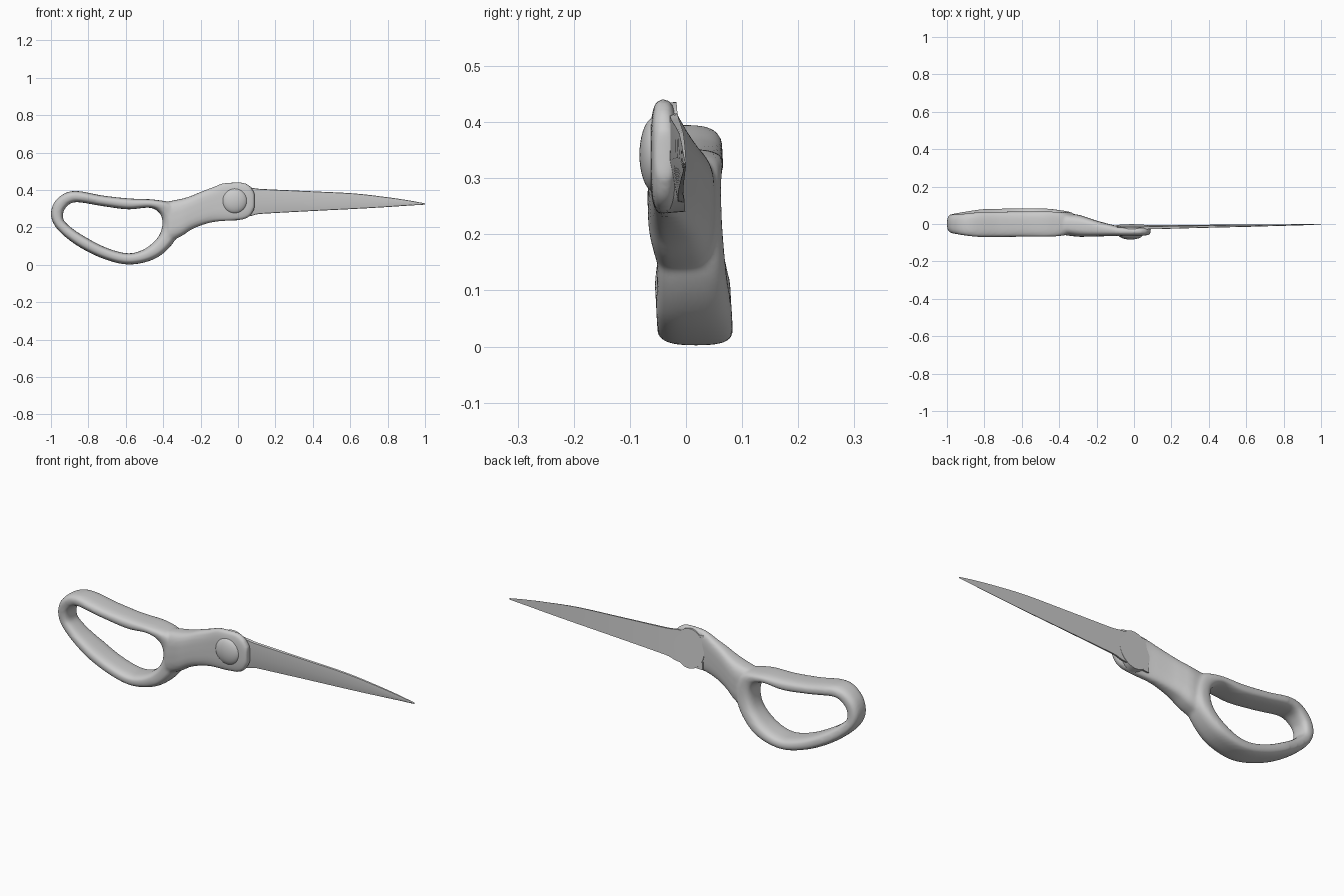
import bpy, bmesh, math

if "Cube" in bpy.data.objects:
    bpy.data.objects.remove(bpy.data.objects["Cube"])

def link(name, bm):
    bmesh.ops.recalc_face_normals(bm, faces=bm.faces)
    me = bpy.data.meshes.new(name)
    bm.to_mesh(me)
    bm.free()
    ob = bpy.data.objects.new(name, me)
    bpy.context.collection.objects.link(ob)
    return ob

def spline(pts, steps, closed):
    """Catmull-Rom through tuples of any length."""
    n, out = len(pts), []
    get = (lambda i: pts[i % n]) if closed else (lambda i: pts[min(max(i, 0), n - 1)])
    for i in range(n if closed else n - 1):
        a, b, c, d = get(i - 1), get(i), get(i + 1), get(i + 2)
        for s in range(steps):
            t = s / steps
            out.append(tuple(0.5 * (2*q + (r-p)*t + (2*p-5*q+4*r-w)*t*t + (3*q-p-3*r+w)*t**3)
                             for p, q, r, w in zip(a, b, c, d)))
    return out if closed else out + [pts[-1]]

def unit_section(power, sides=24):
    """Rounded-square cross-section in -1..1."""
    def f(v):
        return math.copysign(abs(v) ** (2 / power), v)
    return [(f(math.cos(2*math.pi*k/sides)), f(math.sin(2*math.pi*k/sides))) for k in range(sides)]

def loft(bm, rings, closed):
    vs = [[bm.verts.new(p) for p in r] for r in rings]
    n = len(vs[0])
    for i in range(len(vs) if closed else len(vs) - 1):
        a, b = vs[i], vs[(i + 1) % len(vs)]
        for k in range(n):
            bm.faces.new((a[k], a[(k+1) % n], b[(k+1) % n], b[k]))
    if not closed:
        bm.faces.new(vs[0])
        bm.faces.new(vs[-1])

# Finger loop: outer x, z and inner x, z around the ring
ring = [(-1.0, .27, -.935, .25), (-.97, .35, -.925, .30), (-.88, .395, -.87, .335),
        (-.72, .37, -.73, .315), (-.58, .355, -.59, .297), (-.44, .348, -.47, .305),
        (-.345, .32, -.415, .27), (-.31, .22, -.405, .21), (-.345, .12, -.43, .145),
        (-.44, .035, -.50, .085), (-.58, .002, -.59, .062), (-.72, .033, -.71, .094),
        (-.86, .103, -.84, .163), (-.965, .19, -.91, .215)]
bm = bmesh.new()
rings = []
for ox, oz, ix, iz in spline(ring, 8, True):
    half = .068 - .1 * max(0, -.82 - ox) + .0
    if ox > -.42:
        half -= .08 * (ox + .42)
    row = []
    for u, v in unit_section(2.8):
        z = (oz + iz) / 2 + u * (oz - iz) / 2
        row.append(((ox + ix) / 2 + u * (ox - ix) / 2, .018 - .058 * z + v * half, z))
    rings.append(row)
loft(bm, rings, True)

# Shank widening into the pivot plate: x, z low, z high, y front, y back
shank = [(-.37, .12, .34, -.06, .055), (-.30, .155, .354, -.068, .05),
         (-.25, .188, .369, -.068, .035), (-.20, .21, .39, -.067, .018),
         (-.14, .227, .413, -.065, .002), (-.08, .234, .436, -.064, -.012),
         (-.02, .237, .441, -.064, -.016), (.03, .243, .439, -.063, -.016),
         (.065, .262, .42, -.061, -.018), (.088, .30, .385, -.055, -.02)]
rings = []
for x, z0, z1, y0, y1 in spline(shank, 5, False):
    rings.append([(x, (y0+y1)/2 + v*(y1-y0)/2, (z0+z1)/2 + u*(z1-z0)/2)
                  for u, v in unit_section(3.2)])
loft(bm, rings, False)
handle = link("handle", bm)
rm = handle.modifiers.new("blend", 'REMESH')
rm.mode = 'VOXEL'
rm.voxel_size = .007
rm.use_smooth_shade = True
sm = handle.modifiers.new("soften", 'SMOOTH')
sm.factor, sm.iterations = .5, 6

# Blade: x, z low, z high, thickness; back face leans and flattens to the tip
blade = [(-.09, .25, .42, .02), (.05, .258, .415, .02), (.10, .270, .408, .019),
         (.16, .275, .404, .018), (.40, .288, .393, .014), (.62, .299, .382, .011),
         (.78, .308, .364, .008), (.90, .316, .347, .006), (1.0, .322, .329, .002)]
bm = bmesh.new()
rings = []
for x, z0, z1, th in spline(blade, 4, False):
    f = min(1, 1 - x)
    def back(z):
        return f * (-.010 - .07 * (z - .335))
    zm = z0 + .45 * (z1 - z0)
    rings.append([(x, back(z0), z0), (x, back(z1), z1), (x, back(z1) - .7*th, z1 - .002),
                  (x, back(zm) - th, zm), (x, back(z0) - .5*th, z0 + .002)])
loft(bm, rings, False)
blade_ob = link("blade", bm)

# Domed pivot boss on the front
bpy.ops.mesh.primitive_uv_sphere_add(segments=40, ring_count=20, radius=1, location=(-.018, -.055, .342))
boss = bpy.context.object
boss.name = "pivot_boss"
boss.scale = (.067, .028, .067)
bpy.ops.object.shade_smooth()

# Flat bearing pad on the back
bpy.ops.mesh.primitive_cylinder_add(vertices=48, radius=1, depth=1, location=(-.012, -.025, .337),
                                    rotation=(-(math.pi / 2 - .08), 0, 0))
pad = bpy.context.object
pad.name = "pivot_pad"
pad.scale = (.085, .098, .032)

for ob in (blade_ob, pad):
    bpy.ops.object.select_all(action='DESELECT')
    ob.select_set(True)
    bpy.context.view_layer.objects.active = ob
    bpy.ops.object.shade_smooth_by_angle(angle=math.radians(25))
